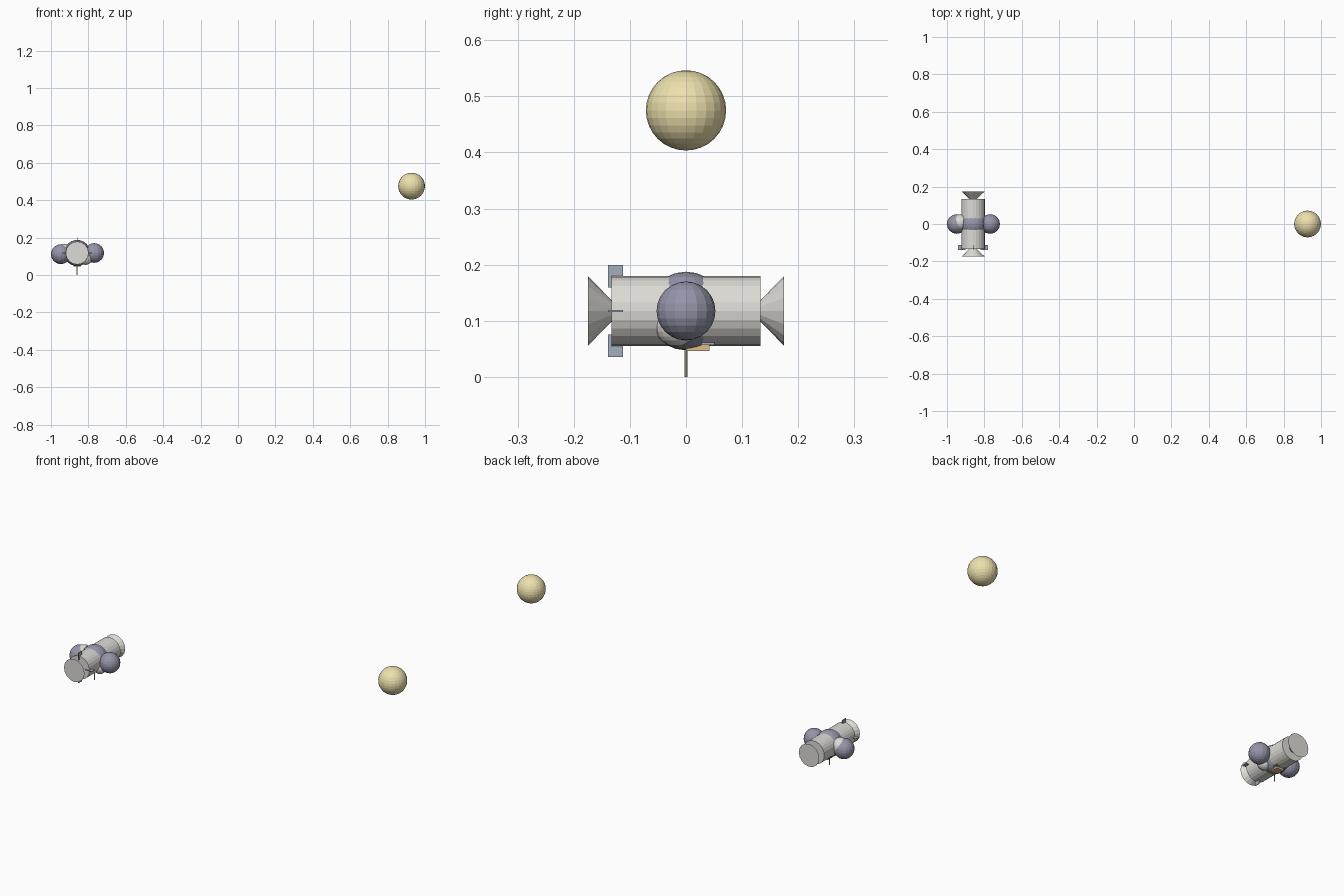
import bpy
from math import pi

if "Cube" in bpy.data.objects:
    bpy.data.objects.remove(bpy.data.objects["Cube"])

CX, CZ = -0.86, 0.1175   # centre of the spacecraft


def material(name, rgb):
    m = bpy.data.materials.new(name)
    m.diffuse_color = (*rgb, 1)
    m.use_nodes = True
    m.node_tree.nodes["Principled BSDF"].inputs["Base Color"].default_value = m.diffuse_color
    return m


HULL = material("hull_grey", (0.72, 0.71, 0.67))
SLATE = material("slate", (0.30, 0.30, 0.40))
FIN = material("fin_blue", (0.36, 0.43, 0.52))
SAND = material("sand", (0.85, 0.75, 0.42))
ORANGE = material("orange", (0.75, 0.50, 0.25))
ROD = material("rod_pale", (0.72, 0.70, 0.50))


def finish(name, mat):
    ob = bpy.context.object
    ob.name = name
    ob.data.materials.append(mat)
    return ob


def ball(name, loc, r, mat, seg=16, rings=12):
    bpy.ops.mesh.primitive_uv_sphere_add(segments=seg, ring_count=rings, radius=r, location=loc)
    return finish(name, mat)


def tube(name, loc, r1, r2, depth, rot, mat, sides):
    bpy.ops.mesh.primitive_cone_add(vertices=sides, radius1=r1, radius2=r2, depth=depth,
                                    location=loc, rotation=rot)
    return finish(name, mat)


def box(name, loc, size, mat):
    bpy.ops.mesh.primitive_cube_add(size=1, location=loc)
    ob = finish(name, mat)
    ob.scale = size
    return ob


# main hull lying along y
tube("hull", (CX, 0, CZ), 0.0625, 0.0625, 0.266, (pi / 2, 0, 0), HULL, 24)

# flared, capped cones at both ends
for name, s in (("front_cone", -1), ("back_cone", 1)):
    tube(name, (CX, s * 0.144, CZ), 0.0615, 0, 0.061, (s * pi / 2, 0, 0), HULL, 16)

# middle band sphere and side tanks
ball("middle_sphere", (CX, 0, CZ), 0.07, SLATE)
ball("right_tank", (-0.769, 0, CZ), 0.0525, SLATE)
ball("left_tank", (-0.9475, 0, 0.111), 0.0525, SLATE)

# small grey pods beside the tanks
ball("left_pod", (-0.93, 0.008, 0.124), 0.043, HULL)
ball("right_pod", (-0.815, -0.018, 0.090), 0.036, HULL)

# four fins around the front end
for name, dx, dz in (("top_fin", 0, 1), ("bottom_fin", 0, -1),
                     ("right_fin", 1, 0), ("left_fin", -1, 0)):
    box(name, (CX + dx * 0.06, -0.1255, CZ + dz * 0.062),
        (0.04 if dx else 0.003, 0.027, 0.04 if dz else 0.003), FIN)

# underside rod, hatch and panel
tube("antenna_rod", (CX, 0, 0.03), 0.0025, 0.0025, 0.06, (0, 0, 0), ROD, 8)
box("belly_hatch", (CX, 0.021, 0.053), (0.04, 0.042, 0.014), ORANGE)
box("belly_panel", (CX, 0.039, 0.059), (0.06, 0.023, 0.005), FIN)

# distant globe
ball("globe", (0.928, 0, 0.475), 0.0715, SAND, 24, 16)
